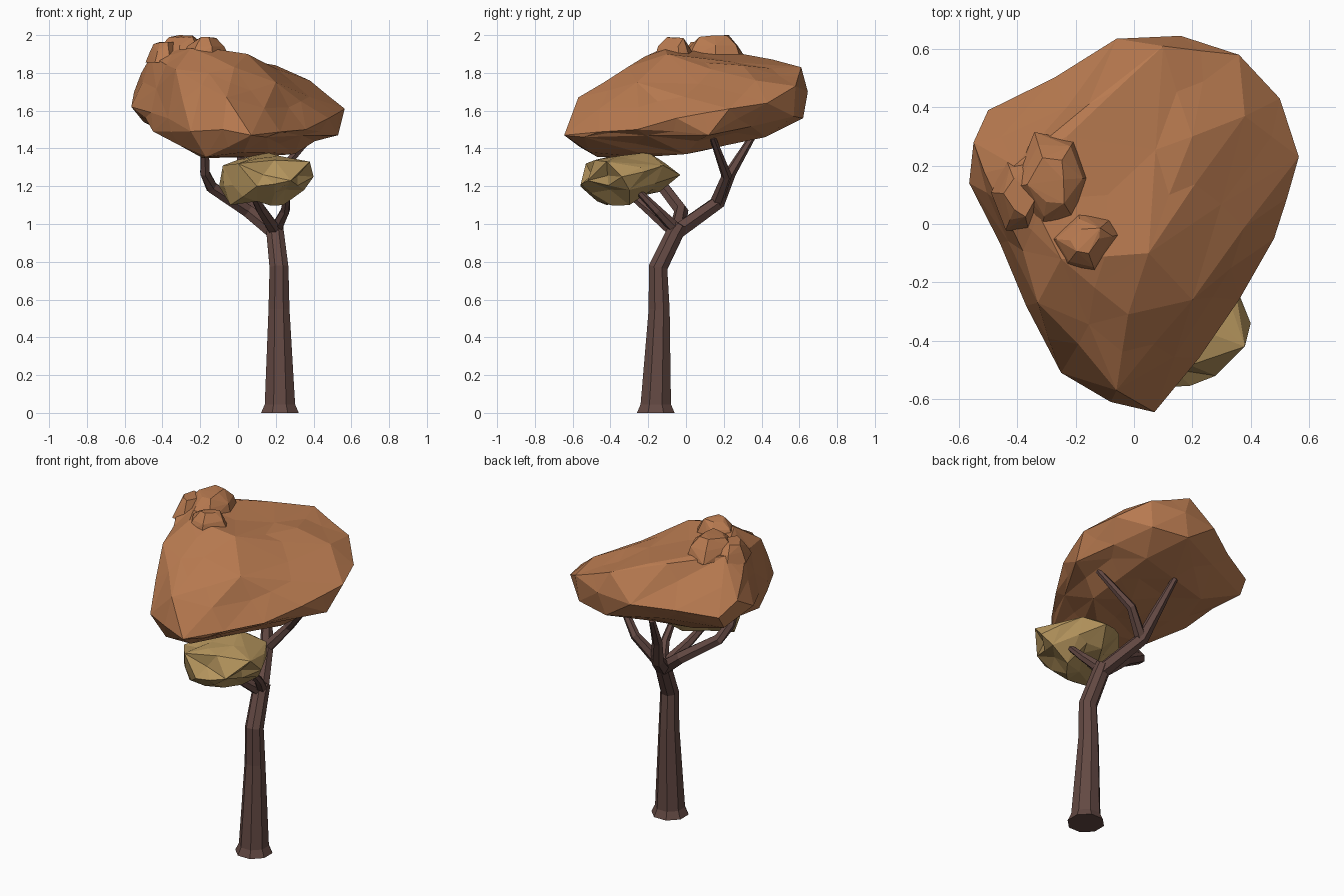
import bpy, bmesh, math, random
from mathutils import Vector

random.seed(4)


def material(name, color):
    m = bpy.data.materials.new(name)
    m.diffuse_color = (*color, 1)
    return m


BARK = material("bark brown", (0.125, 0.066, 0.056))
ORANGE = material("autumn orange", (0.48, 0.195, 0.08))
YELLOW = material("dry yellow", (0.46, 0.30, 0.11))


def finish(bm, name, mat):
    bmesh.ops.recalc_face_normals(bm, faces=bm.faces)
    me = bpy.data.meshes.new(name)
    bm.to_mesh(me)
    bm.free()
    me.materials.append(mat)
    ob = bpy.data.objects.new(name, me)
    bpy.context.collection.objects.link(ob)
    return ob


def limb(name, path, sides):
    """Faceted tube through (x, y, z, radius) points."""
    bm = bmesh.new()
    pts = [Vector(p[:3]) for p in path]
    rings = []
    for i, p in enumerate(pts):
        d = (pts[min(i + 1, len(pts) - 1)] - pts[max(i - 1, 0)]).normalized()
        if p.z < 0.1:
            d = Vector((0, 0, 1))
        u = Vector((0, 1, 0)).cross(d).normalized()
        v = d.cross(u)
        ring = []
        for k in range(sides):
            a = math.tau * (k + 0.5) / sides
            ring.append(bm.verts.new(p + path[i][3] * (u * math.cos(a) + v * math.sin(a))))
        rings.append(ring)
    for a, b in zip(rings, rings[1:]):
        for k in range(sides):
            n = (k + 1) % sides
            bm.faces.new((a[k], a[n], b[n], b[k]))
    bm.faces.new(rings[0])
    bm.faces.new(rings[-1])
    return finish(bm, name, BARK)


def clump(name, points, mat, longest, rough):
    """Faceted leaf mass: hull of the points, long edges broken and roughened."""
    bm = bmesh.new()
    for p in points:
        bm.verts.new(p)
    bmesh.ops.convex_hull(bm, input=bm.verts)
    loose = [v for v in bm.verts if not v.link_faces]
    bmesh.ops.delete(bm, geom=loose, context='VERTS')
    corners = [v.co.copy() for v in bm.verts]
    long_edges = [e for e in bm.edges if e.calc_length() > longest]
    bmesh.ops.subdivide_edges(bm, edges=long_edges, cuts=1)
    bmesh.ops.triangulate(bm, faces=bm.faces)
    bm.normal_update()
    for v in bm.verts:
        if min((v.co - c).length for c in corners) > 1e-4:
            v.co += v.normal * random.uniform(-rough, rough * 0.5)
    return finish(bm, name, mat)


# Trunk with flared foot and a bend below the fork
limb("trunk", [(0.222, -0.16, 0, 0.108), (0.222, -0.16, 0.045, 0.087),
               (0.217, -0.142, 0.55, 0.06), (0.217, -0.148, 0.77, 0.054),
               (0.197, -0.06, 0.95, 0.05), (0.2, -0.03, 1.0, 0.04)], 8)

# Branches
limb("back_branch", [(0.2, -0.06, 0.95, 0.045), (0.08, 0.17, 1.115, 0.039),
                     (0.035, 0.235, 1.27, 0.03), (-0.01, 0.35, 1.46, 0.018)], 6)
limb("back_twig", [(0.08, 0.16, 1.11, 0.036), (0.2, 0.215, 1.255, 0.028),
                   (0.385, 0.14, 1.46, 0.017)], 6)
limb("left_branch", [(0.2, -0.05, 0.95, 0.045), (0.05, -0.025, 1.07, 0.038),
                     (-0.14, -0.12, 1.195, 0.034), (-0.175, -0.19, 1.27, 0.028),
                     (-0.175, -0.25, 1.4, 0.024)], 6)
limb("front_branch", [(0.2, -0.06, 0.96, 0.038), (0.12, -0.2, 1.08, 0.028),
                      (0.07, -0.32, 1.18, 0.02)], 6)
limb("front_twig", [(0.2, -0.05, 0.97, 0.035), (0.25, -0.15, 1.07, 0.026),
                    (0.26, -0.25, 1.17, 0.018)], 6)

# Main crown
clump("main_crown", [
    # widest outline
    (0.07, -0.645, 1.47), (-0.08, -0.61, 1.5), (-0.25, -0.51, 1.49), (-0.37, -0.28, 1.56),
    (-0.45, -0.08, 1.49), (-0.565, 0.14, 1.62), (-0.55, 0.28, 1.7), (-0.5, 0.39, 1.62),
    (-0.06, 0.635, 1.68), (0.16, 0.645, 1.7), (0.36, 0.58, 1.73), (0.5, 0.43, 1.64),
    (0.565, 0.23, 1.61), (0.53, 0.12, 1.47), (0.48, -0.05, 1.56), (0.36, -0.26, 1.5),
    (0.15, -0.54, 1.46), (-0.5, 0.34, 1.54),
    # upper shoulders
    (-0.06, -0.57, 1.67), (-0.33, -0.27, 1.82), (-0.02, -0.31, 1.83), (0.2, -0.26, 1.75),
    (-0.46, 0.07, 1.89), (-0.41, 0.2, 1.91), (-0.25, -0.12, 1.93), (0.05, -0.1, 1.9),
    (-0.23, 0.3, 1.9), (0.1, 0.61, 1.83), (0.2, 0.3, 1.84), (0.38, 0.37, 1.76),
    # underside
    (-0.17, -0.47, 1.355), (0.03, -0.51, 1.38), (-0.2, -0.2, 1.36), (0.3, 0.0, 1.37),
    (0.1, 0.1, 1.39), (0.26, 0.42, 1.46), (0.12, 0.62, 1.56), (-0.26, 0.28, 1.45),
    (0.34, 0.57, 1.57)], ORANGE, 0.27, 0.022)


# Small lumps on top of the crown
def lump(name, c, r, h):
    pts = []
    for k in range(6):
        a = math.tau * k / 6 + random.uniform(-0.35, 0.35)
        for s, z in ((1.0, c[2] - h), (random.uniform(0.7, 0.9), c[2] - h * 0.45),
                     (random.uniform(0.35, 0.6), c[2] - random.uniform(0, 0.015))):
            pts.append((c[0] + r[0] * s * math.cos(a), c[1] + r[1] * s * math.sin(a), z))
    clump(name, pts, ORANGE, 1, 0)


lump("left_lump", (-0.29, 0.15, 2.0), (0.13, 0.18), 0.12)
lump("right_lump", (-0.17, -0.06, 1.99), (0.13, 0.11), 0.11)
lump("side_lump", (-0.39, 0.1, 1.965), (0.1, 0.14), 0.11)

# Lower yellow clump
clump("lower_clump", [
    (-0.1, -0.3, 1.2), (-0.08, -0.42, 1.31), (0.0, -0.53, 1.32), (0.1, -0.56, 1.2),
    (0.28, -0.52, 1.23), (0.38, -0.42, 1.33), (0.4, -0.34, 1.25), (0.35, -0.24, 1.3),
    (0.28, -0.12, 1.31), (0.18, -0.03, 1.26), (0.0, -0.13, 1.3), (0.15, -0.2, 1.38),
    (0.0, -0.3, 1.34), (0.22, -0.36, 1.36), (-0.04, -0.42, 1.1), (0.1, -0.47, 1.12),
    (0.24, -0.3, 1.1), (0.12, -0.14, 1.17), (0.35, -0.3, 1.18)], YELLOW, 0.18, 0.035)
